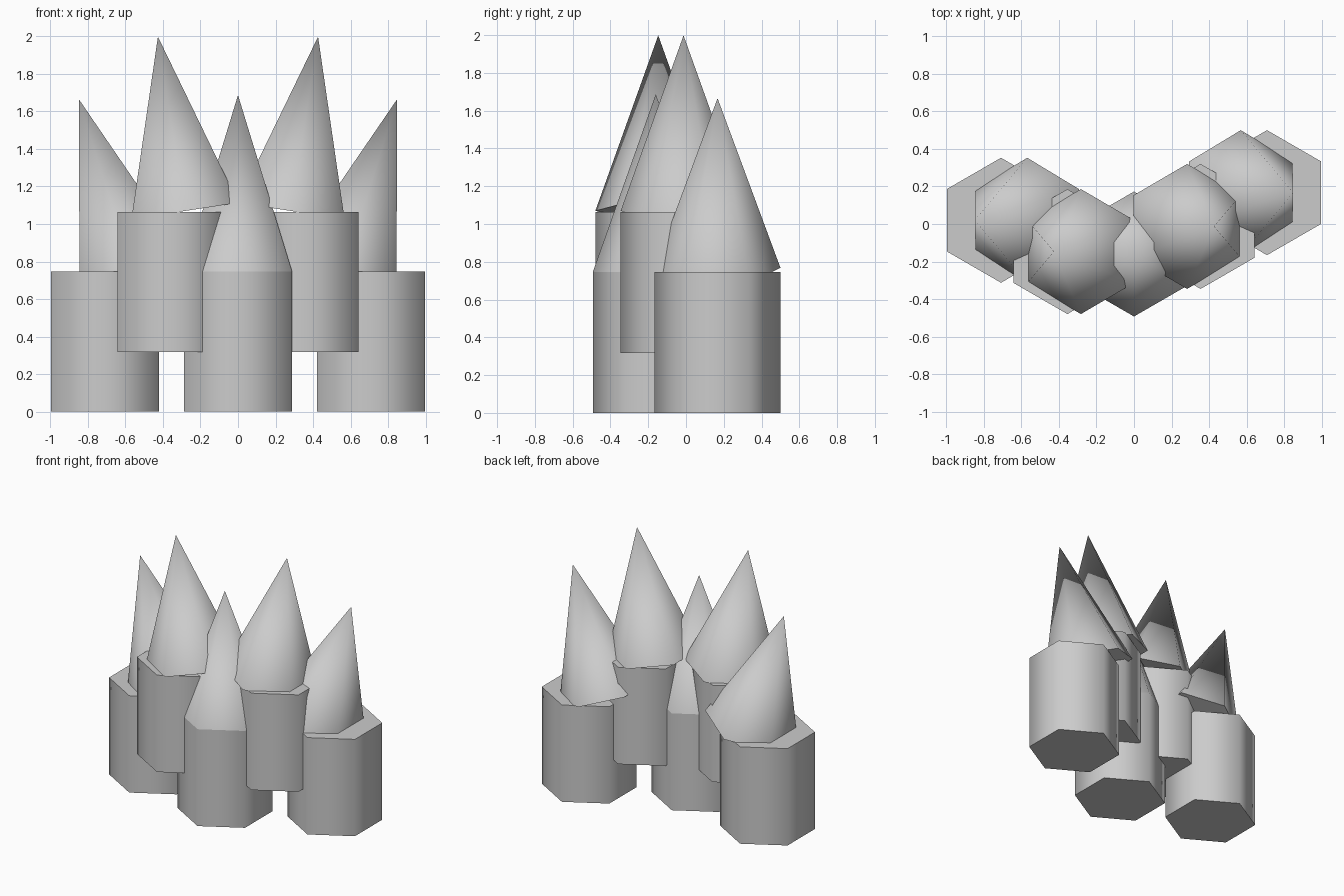
import bpy
from math import radians

if "Cube" in bpy.data.objects:
    bpy.data.objects.remove(bpy.data.objects["Cube"])

RADIUS, COLUMN_H, SPIKE_H = 0.333, 0.747, 0.94

# name, x, y, column base height, sideways lean of the spike in degrees
PILLARS = [
    ("far_left", -0.709, 0.02, 0.0, -17.3),
    ("mid_left", -0.355, -0.147, 0.317, -8.8),
    ("centre", 0.0, -0.16, 0.0, 0.0),
    ("mid_right", 0.355, -0.013, 0.317, 8.8),
    ("far_right", 0.709, 0.167, 0.0, 17.3),
]


def finish(name):
    # Round shading on the six sides, crisp caps
    bpy.context.object.name = name
    bpy.ops.object.shade_smooth_by_angle(angle=radians(70))


for name, x, y, z, lean in PILLARS:
    # Hexagonal column
    bpy.ops.mesh.primitive_cylinder_add(
        vertices=6, radius=RADIUS, depth=COLUMN_H, location=(x, y, z + COLUMN_H / 2))
    finish(name + "_column")
    # Leaning six-sided spike, pivoted about its mid height
    bpy.ops.mesh.primitive_cone_add(
        vertices=6, radius1=RADIUS, radius2=0, depth=SPIKE_H,
        location=(x, y, z + COLUMN_H + SPIKE_H / 2), rotation=(0, radians(lean), 0))
    finish(name + "_spike")
